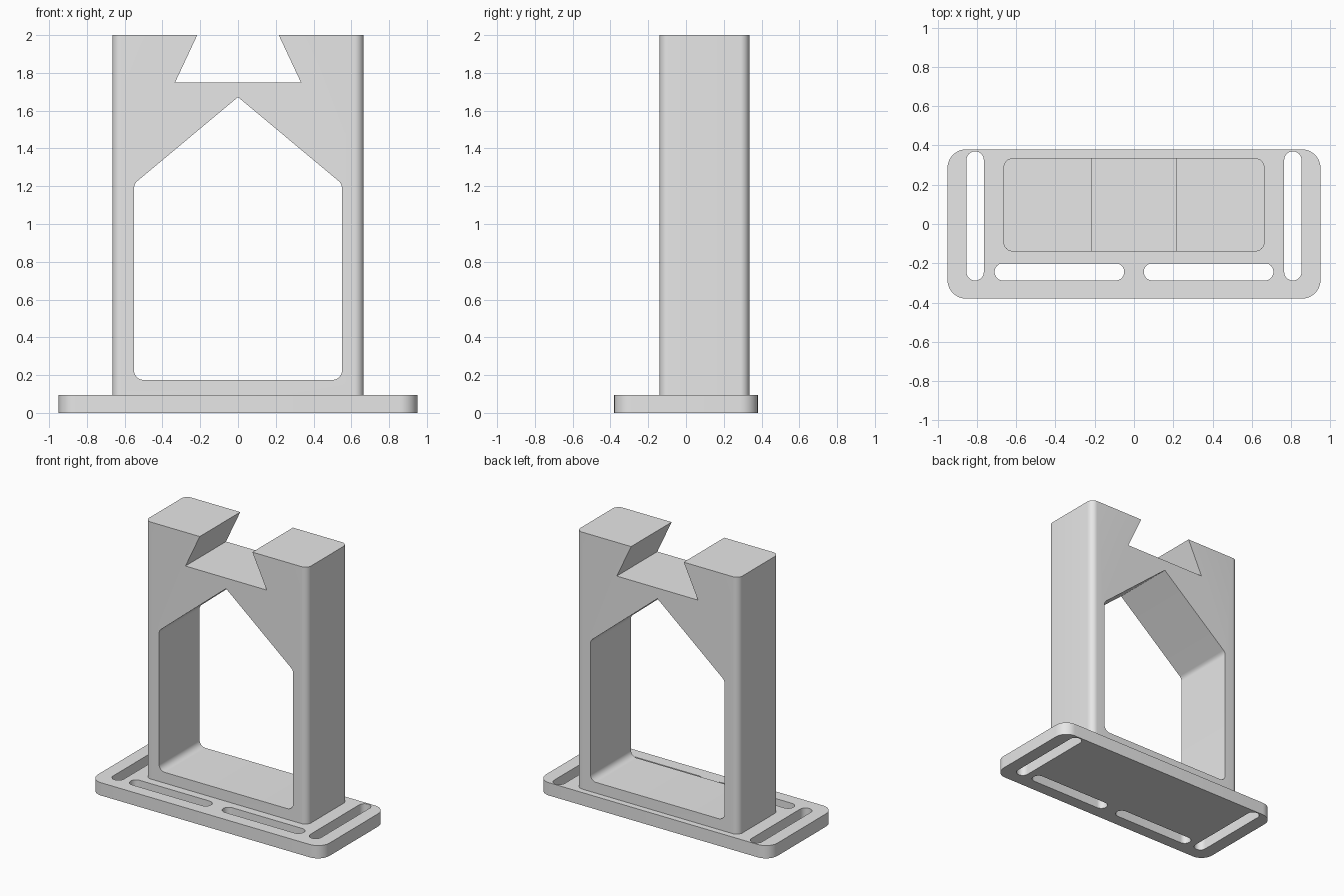
import bpy, bmesh, math
from mathutils import Vector

cube = bpy.data.objects.get("Cube")
if cube:
    bpy.data.objects.remove(cube, do_unlink=True)

grey = bpy.data.materials.new("light_grey")
grey.use_nodes = True
grey.diffuse_color = (0.8, 0.8, 0.8, 1)
grey.node_tree.nodes["Principled BSDF"].inputs["Base Color"].default_value = (0.8, 0.8, 0.8, 1)


def fillet(corners, steps=10):
    """Round each (x, y, radius) corner of a convex outline."""
    out = []
    for i, (x, y, r) in enumerate(corners):
        p = Vector((x, y))
        if r == 0:
            out.append(p)
            continue
        a = (Vector(corners[i - 1][:2]) - p).normalized()
        b = (Vector(corners[(i + 1) % len(corners)][:2]) - p).normalized()
        half = a.angle(b) / 2
        centre = p + (a + b).normalized() * r / math.sin(half)
        start = p + a * r / math.tan(half) - centre
        end = p + b * r / math.tan(half) - centre
        sweep = start.angle_signed(end)
        for k in range(steps + 1):
            t = -sweep * k / steps
            c, s = math.cos(t), math.sin(t)
            out.append(centre + Vector((start.x * c - start.y * s, start.x * s + start.y * c)))
    return out


def rectangle(x0, x1, y0, y1, r):
    return [(x0, y0, r), (x1, y0, r), (x1, y1, r), (x0, y1, r)]


def prism(name, corners, low, high, upright=True):
    """Extrude an outline along z, or along y when it is drawn in x and z."""
    bm = bmesh.new()
    place = (lambda p: (p.x, p.y, low)) if upright else (lambda p: (p.x, low, p.y))
    bm.faces.new([bm.verts.new(place(p)) for p in fillet(corners)])
    bmesh.ops.remove_doubles(bm, verts=bm.verts, dist=1e-5)
    side = bmesh.ops.extrude_face_region(bm, geom=bm.faces[:])
    step = (0, 0, high - low) if upright else (0, high - low, 0)
    bmesh.ops.translate(bm, vec=step, verts=[v for v in side["geom"] if isinstance(v, bmesh.types.BMVert)])
    bmesh.ops.recalc_face_normals(bm, faces=bm.faces)
    mesh = bpy.data.meshes.new(name)
    bm.to_mesh(mesh)
    bm.free()
    mesh.materials.append(grey)
    obj = bpy.data.objects.new(name, mesh)
    bpy.context.collection.objects.link(obj)
    return obj


def carve(obj, cutters):
    """Subtract the cutters, bake the result and smooth the rounded edges."""
    for cutter in cutters:
        cutter.hide_render = True
        mod = obj.modifiers.new("cut", 'BOOLEAN')
        mod.operation, mod.solver, mod.object = 'DIFFERENCE', 'EXACT', cutter
    graph = bpy.context.evaluated_depsgraph_get()
    graph.update()
    mesh = bpy.data.meshes.new_from_object(obj.evaluated_get(graph))
    obj.modifiers.clear()
    obj.data = mesh
    for cutter in cutters:
        bpy.data.objects.remove(cutter, do_unlink=True)
    bpy.ops.object.select_all(action='DESELECT')
    obj.select_set(True)
    bpy.context.view_layer.objects.active = obj
    bpy.ops.object.shade_smooth_by_angle(angle=math.radians(30))


# Base plate with two long front slots and one slot at each end
plate = prism("base_plate", rectangle(-0.95, 0.95, -0.38, 0.38, 0.095), 0, 0.095)
slots = []
for s in (-1, 1):
    for x0, x1, y0, y1 in ((0.05, 0.71, -0.288, -0.2), (0.765, 0.853, -0.288, 0.37)):
        lo, hi = sorted((s * x0, s * x1))
        slots.append(prism("slot_cutter", rectangle(lo, hi, y0, y1, 0.044), -0.1, 0.2))
carve(plate, slots)

# Upright frame with a gabled opening and a dovetail groove in the top
frame = prism("upright_frame", rectangle(-0.665, 0.665, -0.14, 0.335, 0.048), 0.09, 2)
opening = prism("opening_cutter", [(-0.55, 0.175, 0.048), (0.55, 0.175, 0.048), (0.55, 1.213, 0.048),
                                   (0, 1.672, 0), (-0.55, 1.213, 0.048)], -0.5, 0.6, upright=False)
# The groove sides continue past the top face at the same slope
groove = prism("groove_cutter", [(-0.333, 1.75, 0), (0.333, 1.75, 0),
                                 (0.169, 2.1, 0), (-0.169, 2.1, 0)], -0.5, 0.6, upright=False)
carve(frame, [opening, groove])
